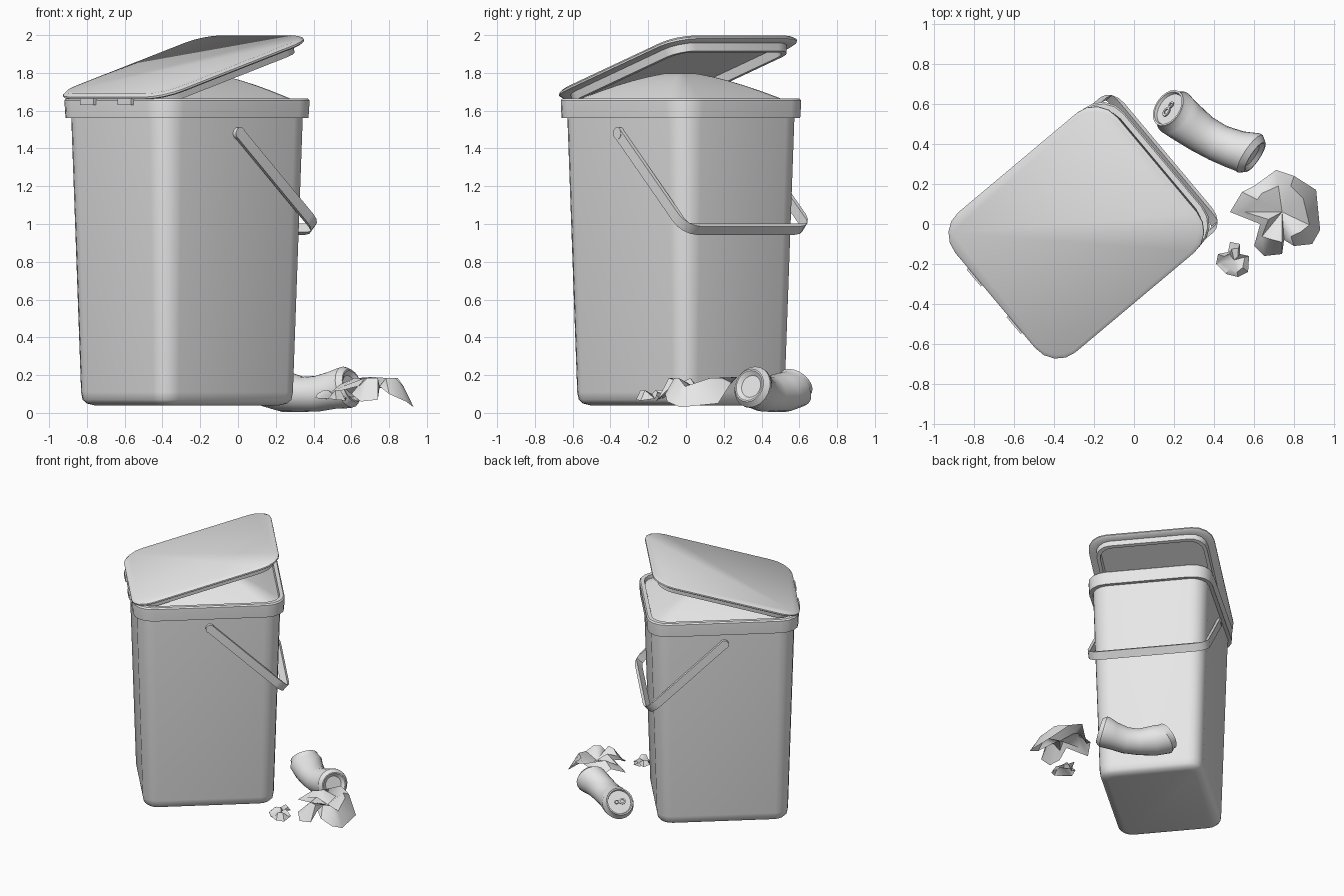
import bpy, bmesh, math
from mathutils import Matrix, Vector

if "Cube" in bpy.data.objects:
    bpy.data.objects.remove(bpy.data.objects["Cube"])

grey = bpy.data.materials.new("plain grey")
grey.use_nodes = True
COLOUR = (0.8, 0.8, 0.8, 1)
grey.diffuse_color = COLOUR
grey.node_tree.nodes["Principled BSDF"].inputs["Base Color"].default_value = COLOUR

# Local frame of the bin: x runs from hinge to free side
BIN = Matrix.Translation((-0.27, -0.027, 0)) @ Matrix.Rotation(math.radians(40), 4, 'Z')
HALF_L, HALF_W, CORNER = 0.545, 0.45, 0.143


def finish(name, bm, matrix=Matrix(), angle=35):
    bmesh.ops.recalc_face_normals(bm, faces=bm.faces)
    mesh = bpy.data.meshes.new(name)
    bm.to_mesh(mesh)
    bm.free()
    mesh.transform(matrix)
    mesh.materials.append(grey)
    obj = bpy.data.objects.new(name, mesh)
    bpy.context.collection.objects.link(obj)
    bpy.ops.object.select_all(action='DESELECT')
    obj.select_set(True)
    bpy.context.view_layer.objects.active = obj
    bpy.ops.object.shade_smooth_by_angle(angle=math.radians(angle))
    return obj


def rounded_rect(inset, z, a=HALF_L, b=HALF_W, r=CORNER, segs=4):
    a, b, r = a - inset, b - inset, max(r - inset * 0.6, 0.03)
    pts = []
    for k, (sx, sy) in enumerate(((1, 1), (-1, 1), (-1, -1), (1, -1))):
        for i in range(segs + 1):
            t = math.radians(90 * (k + i / segs))
            pts.append(Vector((sx * (a - r) + r * math.cos(t),
                               sy * (b - r) + r * math.sin(t), z)))
    return pts


def loft(name, rings, matrix=Matrix(), start=True, end=True, angle=35):
    bm = bmesh.new()
    loops = [[bm.verts.new(p) for p in ring] for ring in rings]
    n = len(loops[0])
    for lo, hi in zip(loops, loops[1:]):
        for i in range(n):
            bm.faces.new((lo[i], lo[(i + 1) % n], hi[(i + 1) % n], hi[i]))
    if start:
        bm.faces.new(loops[0][::-1])
    if end:
        bm.faces.new(loops[-1])
    return finish(name, bm, matrix, angle)


def profile_loft(name, profile, matrix=BIN, **kw):
    return loft(name, [rounded_rect(i, z) for i, z in profile], matrix, **kw)


# Tapered bucket with softened base
profile_loft("bin_body", [(0.135, 0.04), (0.1, 0.05), (0.082, 0.07), (0.075, 0.11),
                          (0.03, 1.57)], end=False)

# Collar around the mouth
profile_loft("bin_rim", [(0.03, 1.56), (0.004, 1.56), (0, 1.63), (0, 1.655), (0.008, 1.665),
                         (0.035, 1.665), (0.045, 1.6)], start=False, end=False)

# Heaped contents
heap = []
for k in range(7):
    t = 1 - k / 7
    drop = 0.04 * (1 - t)
    heap.append([Vector((p.x * t + drop, p.y * t - drop, 1.64 + 0.165 * (1 - t ** 1.5)))
                 for p in rounded_rect(0.04, 0)])
loft("rubbish_heap", heap, BIN, start=False)

# Open lid with a hanging inner lip
LID = (BIN @ Matrix.Translation((-0.55, 0, 1.667)) @ Matrix.Rotation(math.radians(-16.8), 4, 'Y')
       @ Matrix.Translation((0.55, 0, 0)))
profile_loft("lid", [(0.08, -0.005), (0.075, -0.055), (0.05, -0.055), (0.045, -0.012),
                     (0.008, -0.012), (-0.006, -0.004), (-0.006, 0.006), (0.012, 0.019)], LID)

# Hinge tabs
for side, sign in (("left", 1), ("right", -1)):
    bm = bmesh.new()
    bmesh.ops.create_cube(bm, size=1, matrix=Matrix.Translation((-0.545, sign * 0.155, 1.647))
                          @ Matrix.Diagonal((0.035, 0.11, 0.035, 1)))
    finish("hinge_tab_" + side, bm, BIN)

# Swinging handle: a flat strap bent in its own plane
pivot, tip = Vector((0, 0, 1.48)), Vector((0.555, 0, 0.965))
along = (tip - pivot).normalized()
reach, half = (tip - pivot).length, 0.44
across = along.cross(Vector((0, 1, 0)))
side_path = [(0, half)]
for i in range(5):
    t = math.radians(22.5 * i)
    side_path.append((reach - 0.1 + 0.1 * math.sin(t), half - 0.1 + 0.1 * math.cos(t)))
outline = side_path + [(s, -v) for s, v in reversed(side_path)]
rings = []
for s, v in outline:
    inner = (min(s, reach - 0.022), max(-half + 0.022, min(half - 0.022, v)))
    ring = []
    for (ps, pv), w in (((s, v), 1), (inner, 1), (inner, -1), ((s, v), -1)):
        ring.append(pivot + along * ps + Vector((0, pv, 0)) + across * 0.03 * w)
    rings.append(ring)
loft("handle", rings, BIN)

for side, sign in (("left", 1), ("right", -1)):
    bm = bmesh.new()
    bmesh.ops.create_cone(bm, cap_ends=True, segments=16, radius1=0.032, radius2=0.032, depth=0.03,
                          matrix=Matrix.Translation((0, sign * 0.427, 1.48))
                          @ Matrix.Rotation(math.pi / 2, 4, 'X'))
    finish("handle_pivot_" + side, bm, BIN)


# Crushed drinks can: circles swept along a bent path
def frame(centre, normal):
    return Matrix.Translation(centre) @ Vector(normal).to_track_quat('Z', 'Y').to_matrix().to_4x4()


def circle(centre, normal, radius, squash=1, n=20):
    m = frame(centre, normal)
    return [m @ Vector((radius * math.cos(2 * math.pi * i / n),
                        radius * squash * math.sin(2 * math.pi * i / n), 0)) for i in range(n)]


top_c, top_n = Vector((0.17, 0.58, 0.155)), Vector((0.62, -0.42, -0.6)).normalized()
end_c, end_n = Vector((0.605, 0.335, 0.145)), Vector((0.78, -0.52, 0.25)).normalized()
loft("crushed_can", [
    circle(top_c + top_n * 0.015, top_n, 0.085),
    circle(top_c, top_n, 0.09), circle(top_c, top_n, 0.1),
    circle(top_c + top_n * 0.015, top_n, 0.1),
    circle(top_c + top_n * 0.05, top_n, 0.117),
    circle((0.26, 0.51, 0.108), (0.72, -0.5, -0.3), 0.108),
    circle((0.34, 0.45, 0.098), (0.8, -0.55, -0.05), 0.098, 0.95),
    circle((0.42, 0.405, 0.102), (0.84, -0.45, 0.1), 0.095),
    circle((0.5, 0.375, 0.12), (0.84, -0.47, 0.2), 0.1),
    circle(end_c - end_n * 0.045, end_n, 0.112),
    circle(end_c - end_n * 0.03, end_n, 0.112),
    circle(end_c, end_n, 0.09), circle(end_c, end_n, 0.082),
    circle(end_c - end_n * 0.018, end_n, 0.06)])

# Ring pull on the can
tab_frame = frame(top_c + top_n * 0.008, -top_n)
for name, offset, size in (("pull_ring", 0.02, 0.026), ("pull_tongue", -0.022, 0.018)):
    spots = [(size, 0), (size, 0.006), (size * 0.55, 0.006), (size * 0.55, 0)]
    loft(name, [circle((offset, 0, z), (0, 0, 1), r, 0.85, 14) for r, z in spots],
         tab_frame, start=False, end=False)


# Crumpled paper: a rough outline folded up around a creased middle
def crumpled(name, centre, outline, crest, scale=1.0):
    bm = bmesh.new()
    middle = Vector(centre)
    hub = bm.verts.new(middle)
    outer = [Vector(centre) + (Vector(p) - Vector(centre)) * scale for p in outline]
    rim = [bm.verts.new(p) for p in outer]
    fold = []
    for i, p in enumerate(outer):
        q = middle.lerp(p, 0.62 if i % 2 else 0.72)
        q.z = crest - (0.045 if i % 3 == 0 else 0) * scale
        fold.append(bm.verts.new(q))
    for i in range(len(rim)):
        j = (i + 1) % len(rim)
        bm.faces.new((rim[i], rim[j], fold[j], fold[i]))
        bm.faces.new((fold[i], fold[j], hub))
    return finish(name, bm, angle=45)


crumpled("large_paper", (0.74, 0.06, 0.13), [
    (0.48, 0.06, 0.1), (0.54, 0.16, 0.15), (0.6, 0.19, 0.1), (0.71, 0.27, 0.19),
    (0.8, 0.24, 0.16), (0.91, 0.17, 0.05), (0.93, -0.03, 0.03), (0.89, -0.1, 0.06),
    (0.8, -0.11, 0.1), (0.75, -0.08, 0.14), (0.74, -0.15, 0.07), (0.65, -0.16, 0.06),
    (0.6, -0.11, 0.1), (0.63, 0.0, 0.14)], 0.185)
crumpled("small_paper", (0.5, -0.18, 0.1), [
    (0.41, -0.2, 0.08), (0.42, -0.15, 0.1), (0.47, -0.14, 0.07), (0.48, -0.09, 0.12),
    (0.53, -0.1, 0.09), (0.53, -0.15, 0.11), (0.575, -0.16, 0.08), (0.57, -0.24, 0.065),
    (0.52, -0.265, 0.07), (0.46, -0.25, 0.08)], 0.12)
